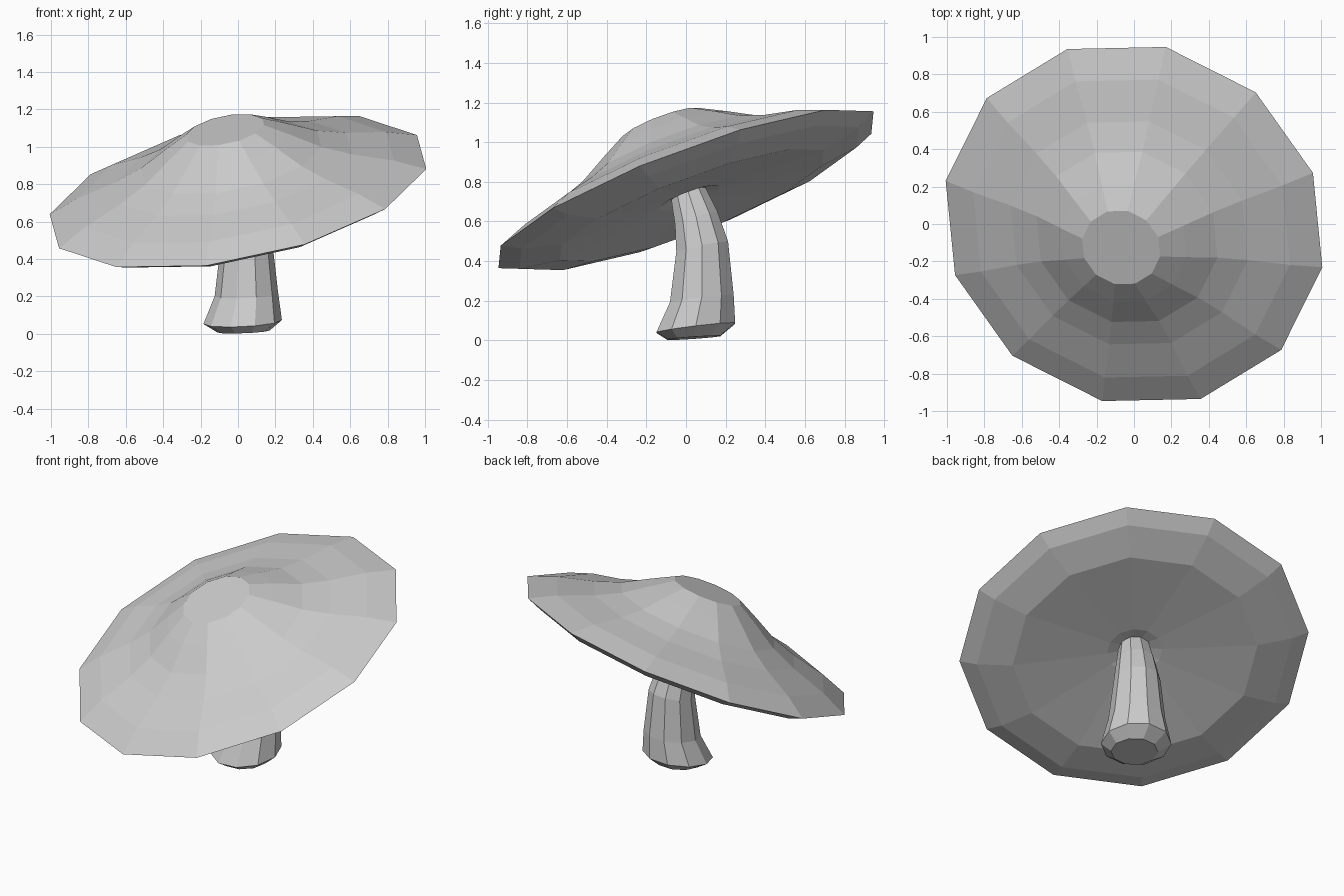
import bpy, bmesh
from math import sin, cos, radians
from mathutils import Vector

if "Cube" in bpy.data.objects:
    bpy.data.objects.remove(bpy.data.objects["Cube"])


def ring(bm, center, normal, radius, sides, start):
    """Add one regular ring of vertices around a tilted axis."""
    q = Vector((0, 0, 1)).rotation_difference(Vector(normal).normalized())
    verts = []
    for i in range(sides):
        a = radians(start) + radians(360) * i / sides
        p = Vector((radius * cos(a), radius * sin(a), 0))
        verts.append(bm.verts.new(Vector(center) + q @ p))
    return verts


def lofted(name, rings, sides, start):
    """Skin a closed flat-shaded body through (center, normal, radius) rings."""
    bm = bmesh.new()
    loops = [ring(bm, c, n, r, sides, start) for c, n, r in rings]
    for lo, hi in zip(loops, loops[1:]):
        for i in range(sides):
            j = (i + 1) % sides
            bm.faces.new((lo[i], lo[j], hi[j], hi[i]))
    bm.faces.new(loops[0][::-1])
    bm.faces.new(loops[-1])
    bmesh.ops.recalc_face_normals(bm, faces=bm.faces)
    mesh = bpy.data.meshes.new(name)
    bm.to_mesh(mesh)
    bm.free()
    obj = bpy.data.objects.new(name, mesh)
    bpy.context.collection.objects.link(obj)
    return obj


# Cap: bell profile (radius, height along the tilted axis), underside to crown
axis = Vector((-0.2075, -0.381, 1)).normalized()
rim_center = Vector((0, 0, 0.76))
cap_profile = [(0.08, -0.025), (0.165, -0.045), (0.73, -0.085), (0.94, -0.045),
               (1.04, 0.0), (0.875, 0.07), (0.655, 0.135), (0.50, 0.197),
               (0.345, 0.288), (0.215, 0.36)]
lofted("mushroom_cap",
       [(rim_center + axis * h, axis, r) for r, h in cap_profile], 12, -11.6)

# Stem: curved, thickest just above the base, bending into the cap
stem_rings = [
    ((0.03, 0.04, 0.0125), (-0.04, -0.07, 1), 0.14),
    ((0.025, 0.05, 0.063), (-0.05, -0.12, 1), 0.21),
    ((0.045, 0.08, 0.21), (-0.05, -0.12, 1), 0.17),
    ((0.045, 0.082, 0.47), (-0.08, -0.2, 1), 0.14),
    ((0.03, 0.053, 0.61), (-0.15, -0.3, 1), 0.118),
    ((0.005, 0.01, 0.745), axis, 0.095),
]
lofted("mushroom_stem", stem_rings, 10, 0)
